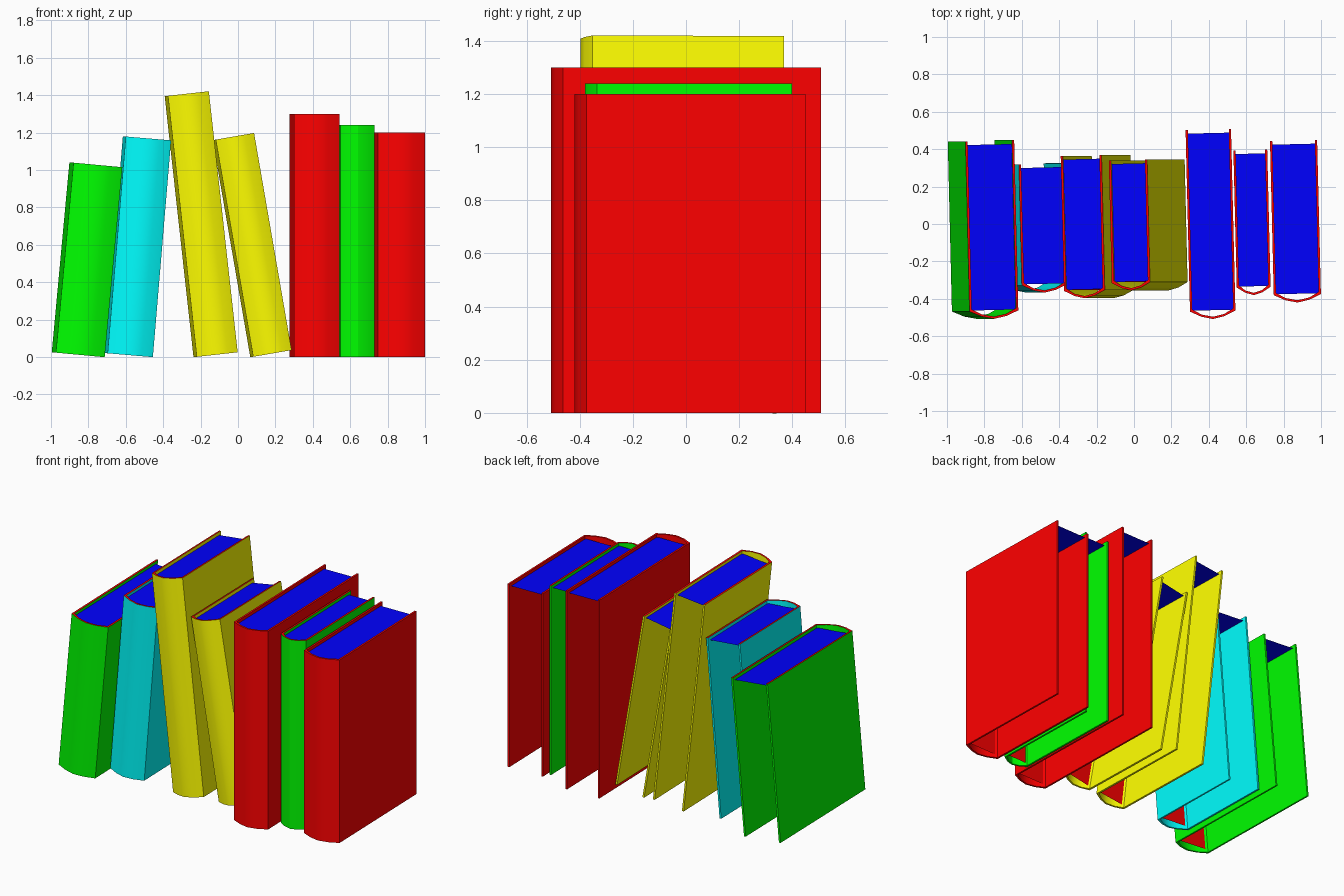
import bpy, bmesh
from math import radians
from mathutils import Matrix

if "Cube" in bpy.data.objects:
    bpy.data.objects.remove(bpy.data.objects["Cube"])

THICK, SAG, DROP = 0.012, 0.042, 0.02
TWIST = radians(1.4)


def material(name, rgb):
    m = bpy.data.materials.new(name)
    m.diffuse_color = (*rgb, 1)
    m.use_nodes = True
    m.node_tree.nodes["Principled BSDF"].inputs["Base Color"].default_value = m.diffuse_color
    return m


RED = material("red", (1, 0, 0))
GREEN = material("green", (0, 1, 0))
CYAN = material("cyan", (0, 1, 1))
YELLOW = material("yellow", (1, 1, 0))
BLUE = material("blue", (0, 0, 1))


def finish(name, bm, mats, matrix, smooth=False):
    me = bpy.data.meshes.new(name)
    bm.to_mesh(me)
    bm.free()
    for m in mats:
        me.materials.append(m)
    ob = bpy.data.objects.new(name, me)
    bpy.context.collection.objects.link(ob)
    ob.matrix_world = matrix
    if smooth:
        bpy.ops.object.select_all(action='DESELECT')
        ob.select_set(True)
        bpy.context.view_layer.objects.active = ob
        bpy.ops.object.shade_smooth_by_angle(angle=radians(30))


def book(i, color, pivot, w, h, lean, front, back):
    # stand on the lower corner on the side the book leans to
    side = -w / 2 if lean > 0 else w / 2
    matrix = (Matrix.Translation((pivot, 0, 0)) @ Matrix.Rotation(radians(lean), 4, 'Y')
              @ Matrix.Translation((side, 0, 0)) @ Matrix.Rotation(TWIST, 4, 'Z'))
    a = w / 2

    # cover: two boards joined by a rounded spine, open at the back
    outline = [(-a, back), (-a, front), (-a / 2, front - SAG * 0.68), (0, front - SAG),
               (a / 2, front - SAG * 0.68), (a, front), (a, back)]
    bm = bmesh.new()
    rings = []
    for k, (x, y) in enumerate(outline):
        ix = max(-a + THICK, min(a - THICK, x))
        iy = y if k in (0, len(outline) - 1) else y + THICK
        rings.append([bm.verts.new(p) for p in
                      ((x, y, 0), (ix, iy, 0), (ix, iy, h), (x, y, h))])
    for r, s in zip(rings, rings[1:]):
        for k in range(4):
            n = (k + 1) % 4
            f = bm.faces.new((r[k], r[n], s[n], s[k]))
            f.material_index = 1 if k == 2 else 0   # red top edge
    bm.faces.new(rings[0])
    bm.faces.new(rings[-1])
    bmesh.ops.recalc_face_normals(bm, faces=bm.faces)
    finish(f"book_cover_{i}", bm, (color, RED), matrix, True)

    # pages: blue top sheet and red binding strip behind the spine
    b, yf, yb, zt = a - THICK, front + 0.005, back - DROP, h - DROP
    bm = bmesh.new()
    lo = [bm.verts.new((x, yf, DROP)) for x in (-b, b)]
    mid = [bm.verts.new((x, yf, zt)) for x in (-b, b)]
    end = [bm.verts.new((x, yb, zt)) for x in (-b, b)]
    bm.faces.new((lo[0], lo[1], mid[1], mid[0])).material_index = 1
    bm.faces.new((mid[0], mid[1], end[1], end[0]))
    finish(f"book_pages_{i}", bm, (BLUE, RED), matrix)


# colour, foot x, width, height, lean in degrees, spine y, back y
BOOKS = [
    (GREEN, -0.724, 0.262, 1.02, 5.3, -0.465, 0.445),
    (CYAN, -0.463, 0.243, 1.163, 4.8, -0.325, 0.322),
    (YELLOW, -0.229, 0.22, 1.404, -6.3, -0.355, 0.367),
    (YELLOW, 0.074, 0.208, 1.178, -9.8, -0.313, 0.343),
    (RED, 0.288, 0.243, 1.30, 0, -0.466, 0.506),
    (GREEN, 0.541, 0.181, 1.24, 0, -0.338, 0.396),
    (RED, 0.738, 0.252, 1.20, 0, -0.378, 0.447),
]
for i, spec in enumerate(BOOKS, 1):
    book(i, *spec)
